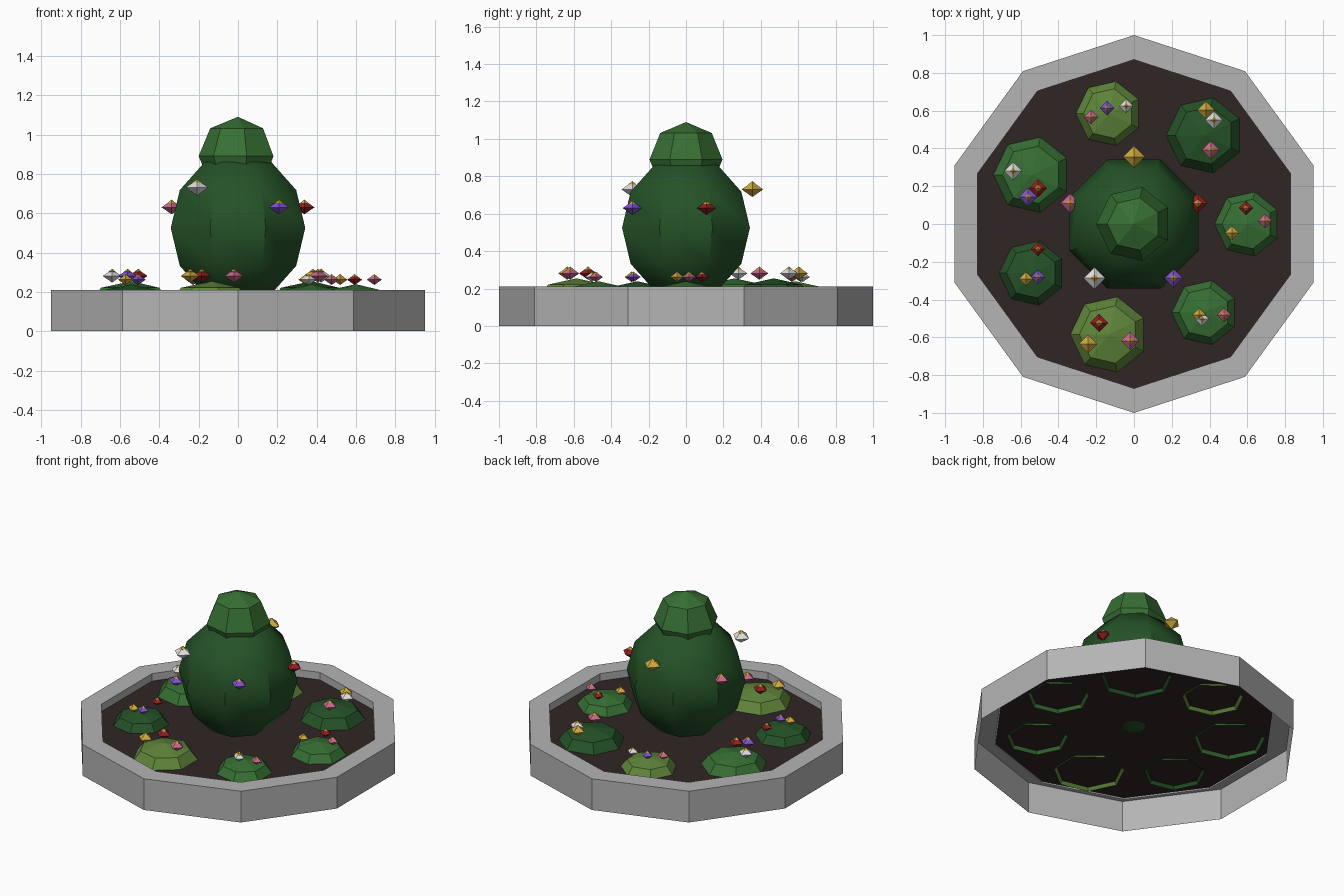
import bpy, bmesh, math
from math import sin, cos, pi, radians

if "Cube" in bpy.data.objects:
    bpy.data.objects.remove(bpy.data.objects["Cube"])


def material(name, rgb):
    m = bpy.data.materials.new(name)
    m.diffuse_color = (*rgb, 1)
    m.use_nodes = True
    m.node_tree.nodes["Principled BSDF"].inputs["Base Color"].default_value = m.diffuse_color
    return m


STONE = material("grey stone", (0.46, 0.46, 0.46))
SOIL = material("dark soil", (0.030, 0.018, 0.018))
DARK = material("dark green", (0.018, 0.085, 0.020))
MID = material("mid green", (0.038, 0.160, 0.034))
LIGHT = material("light green", (0.115, 0.235, 0.042))
PINK = material("pink", (0.60, 0.14, 0.25))
RED = material("red", (0.30, 0.014, 0.016))
PURPLE = material("purple", (0.22, 0.09, 0.60))
YELLOW = material("golden yellow", (0.62, 0.40, 0.05))
WHITE = material("white", (0.75, 0.75, 0.75))


def lathe(name, profile, sides, start, mat, loc=(0, 0, 0)):
    """Spin (radius, height) points, top first, into a faceted solid."""
    bm = bmesh.new()
    rings = []
    for r, z in profile:
        count = sides if r > 1e-6 else 1
        rings.append([bm.verts.new((r * cos(start + 2 * pi * k / sides),
                                    r * sin(start + 2 * pi * k / sides), z))
                      for k in range(count)])
    for a, b in zip(rings, rings[1:]):
        for k in range(sides):
            j = (k + 1) % sides
            quad = [a[k % len(a)], b[k % len(b)], b[j % len(b)], a[j % len(a)]]
            bm.faces.new(list(dict.fromkeys(quad)))
    me = bpy.data.meshes.new(name)
    bm.to_mesh(me)
    bm.free()
    me.materials.append(mat)
    ob = bpy.data.objects.new(name, me)
    ob.location = loc
    bpy.context.collection.objects.link(ob)
    return ob


def arc(r, h, rows, end=pi):
    """Ball profile from the top pole down to the angle end."""
    return [(r * sin(end * k / rows) if 0 < k < rows or end < pi and k else 0,
             h * cos(end * k / rows)) for k in range(rows + 1)]


def flower(name, x, y, z, r, mat):
    lathe(name, arc(r, r * 0.7, 2), 4, 0, mat, (x, y, z))
    lathe(name + "_centre", arc(r * 0.38, r * 0.32, 2), 4, 0, YELLOW,
          (x, y, z + r * 0.45))


SOIL_Z = 0.16
# ten-sided stone ring, open underneath, and the soil inside it
lathe("stone_ring", [(0.87, SOIL_Z - 0.01), (0.87, 0.21), (1, 0.21), (1, 0)],
      10, pi / 2, STONE)
lathe("soil", [(0, SOIL_Z), (0.87, SOIL_Z)], 10, pi / 2, SOIL)

# clipped shrub in the middle with a smaller crown
shrub = lathe("large_shrub", arc(0.37, 0.385, 6), 8, pi / 8, DARK, (0, 0, 0.525))
bpy.context.view_layer.objects.active = shrub
shrub.select_set(True)
bpy.ops.object.shade_smooth_by_angle(angle=radians(40))
lathe("shrub_crown", arc(0.2, 0.2, 4), 7, pi, MID, (0, 0, 0.89))

# flowers around the large shrub
for k, (mat, z) in enumerate([(YELLOW, 0.73), (PINK, 0.63), (WHITE, 0.73),
                              (PURPLE, 0.63), (RED, 0.63)]):
    a = pi / 2 + 2 * pi * k / 5
    flower(f"shrub_flower_{k}", 0.355 * cos(a), 0.355 * sin(a), z,
           0.058 if z > 0.7 else 0.051, mat)

# low domed bushes in a circle, three flowers on each
blooms = [
    [(RED, .593, .085), (PINK, .693, .016), (YELLOW, .519, -.048)],
    [(YELLOW, .381, .603), (WHITE, .423, .55), (PINK, .407, .392)],
    [(PINK, -.228, .566), (PURPLE, -.143, .614), (WHITE, -.042, .624)],
    [(WHITE, -.64, .28), (RED, -.508, .19), (PURPLE, -.561, .143)],
    [(RED, -.508, -.132), (YELLOW, -.571, -.291), (PURPLE, -.508, -.28)],
    [(RED, -.185, -.524), (YELLOW, -.243, -.635), (PINK, -.021, -.619)],
    [(YELLOW, .345, -.482), (WHITE, .36, -.503), (PINK, .476, -.482)],
]
for i, group in enumerate(blooms):
    a = 2 * pi * i / 7
    r = 0.22 if i % 2 else 0.19
    lathe(f"low_bush_{i}", arc(r, r * 0.52, 2, pi / 2), 7, pi,
          (MID, DARK, LIGHT)[i % 3], (0.6 * cos(a), 0.6 * sin(a), 0.14))
    for j, (mat, x, y) in enumerate(group):
        flower(f"bush_{i}_flower_{j}", x, y, 0.14 + r * 0.64,
               0.048 if i % 2 else 0.038, mat)
